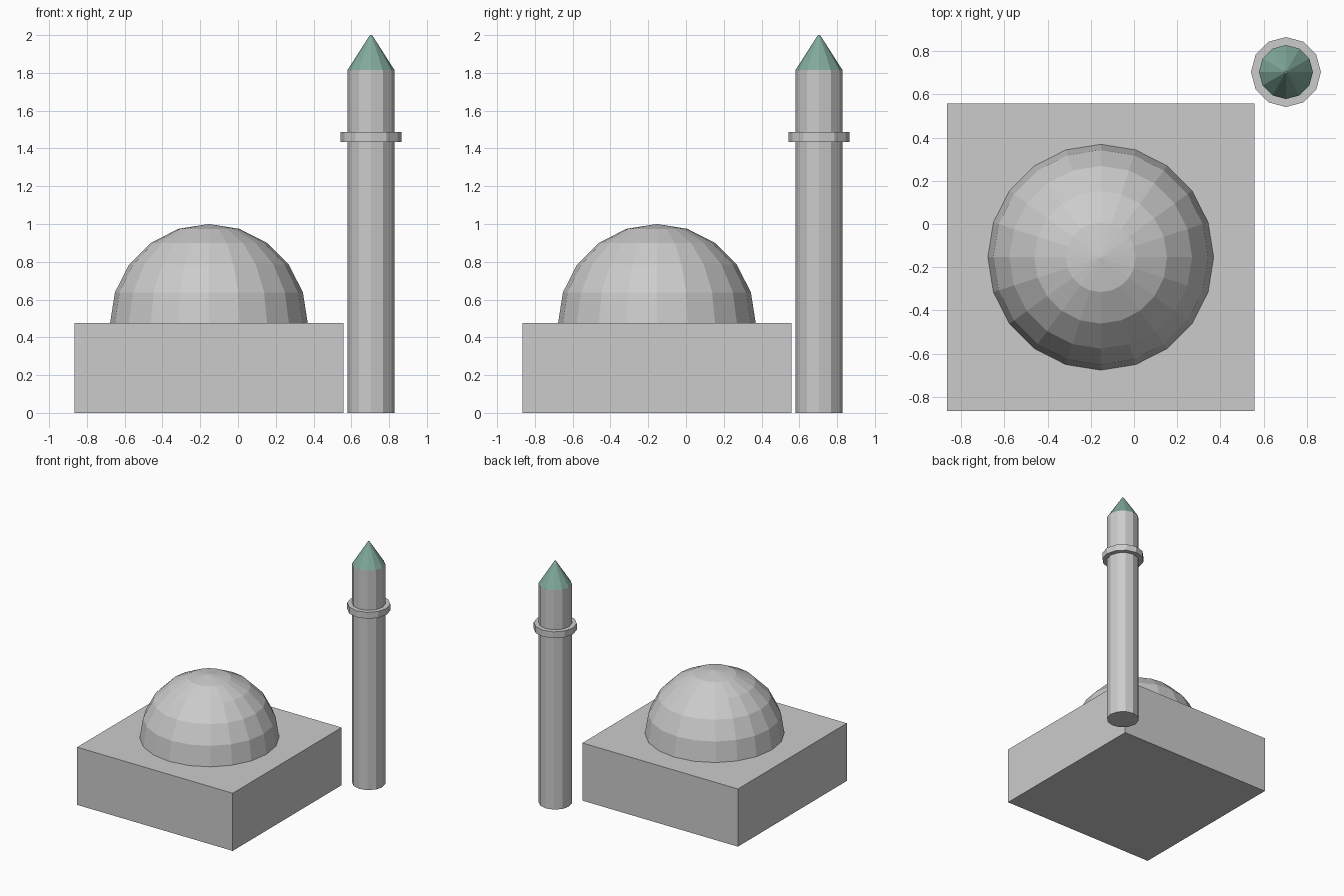
import bpy, bmesh
from mathutils import Matrix

if "Cube" in bpy.data.objects:
    bpy.data.objects.remove(bpy.data.objects["Cube"])

TOWER = (0.704, 0.704)
HALL = (-0.154, -0.154)
HALL_TOP = 0.477


def finish(bm, name, mat=None):
    mesh = bpy.data.meshes.new(name)
    bmesh.ops.recalc_face_normals(bm, faces=bm.faces[:])
    bm.to_mesh(mesh)
    bm.free()
    obj = bpy.data.objects.new(name, mesh)
    bpy.context.collection.objects.link(obj)
    if mat:
        mesh.materials.append(mat)
    return obj


def tower_part(name, z0, z1, r0, r1, mat=None):
    """Twelve-sided tapered section, with a corner on the +x axis."""
    bm = bmesh.new()
    place = Matrix.Translation((*TOWER, (z0 + z1) / 2))
    bmesh.ops.create_cone(bm, cap_ends=True, segments=12, radius1=r0,
                          radius2=r1, depth=z1 - z0, matrix=place)
    return finish(bm, name, mat)


green = bpy.data.materials.new("green_roof")
green.diffuse_color = (0.22, 0.40, 0.33, 1)
green.use_nodes = True
green.node_tree.nodes["Principled BSDF"].inputs["Base Color"].default_value = green.diffuse_color

# Square hall
bm = bmesh.new()
bmesh.ops.create_cube(bm, size=1, matrix=Matrix.Translation((*HALL, HALL_TOP / 2))
                      @ Matrix.Diagonal((1.424, 1.424, HALL_TOP, 1)))
finish(bm, "hall")

# Dome: upper half of a faceted sphere, closed underneath
bm = bmesh.new()
bmesh.ops.create_uvsphere(bm, u_segments=20, v_segments=10, radius=0.523)
bmesh.ops.delete(bm, geom=[v for v in bm.verts if v.co.z < -0.01], context='VERTS')
bmesh.ops.holes_fill(bm, edges=[e for e in bm.edges if e.is_boundary], sides=0)
bmesh.ops.translate(bm, verts=bm.verts[:], vec=(*HALL, HALL_TOP))
finish(bm, "dome")

# Tower shaft, balcony ring and pointed roof
tower_part("tower_shaft", 0, 1.814, 0.125, 0.125)
tower_part("tower_balcony", 1.435, 1.488, 0.162, 0.162)
tower_part("tower_roof", 1.814, 2.0, 0.125, 0.006, green)
